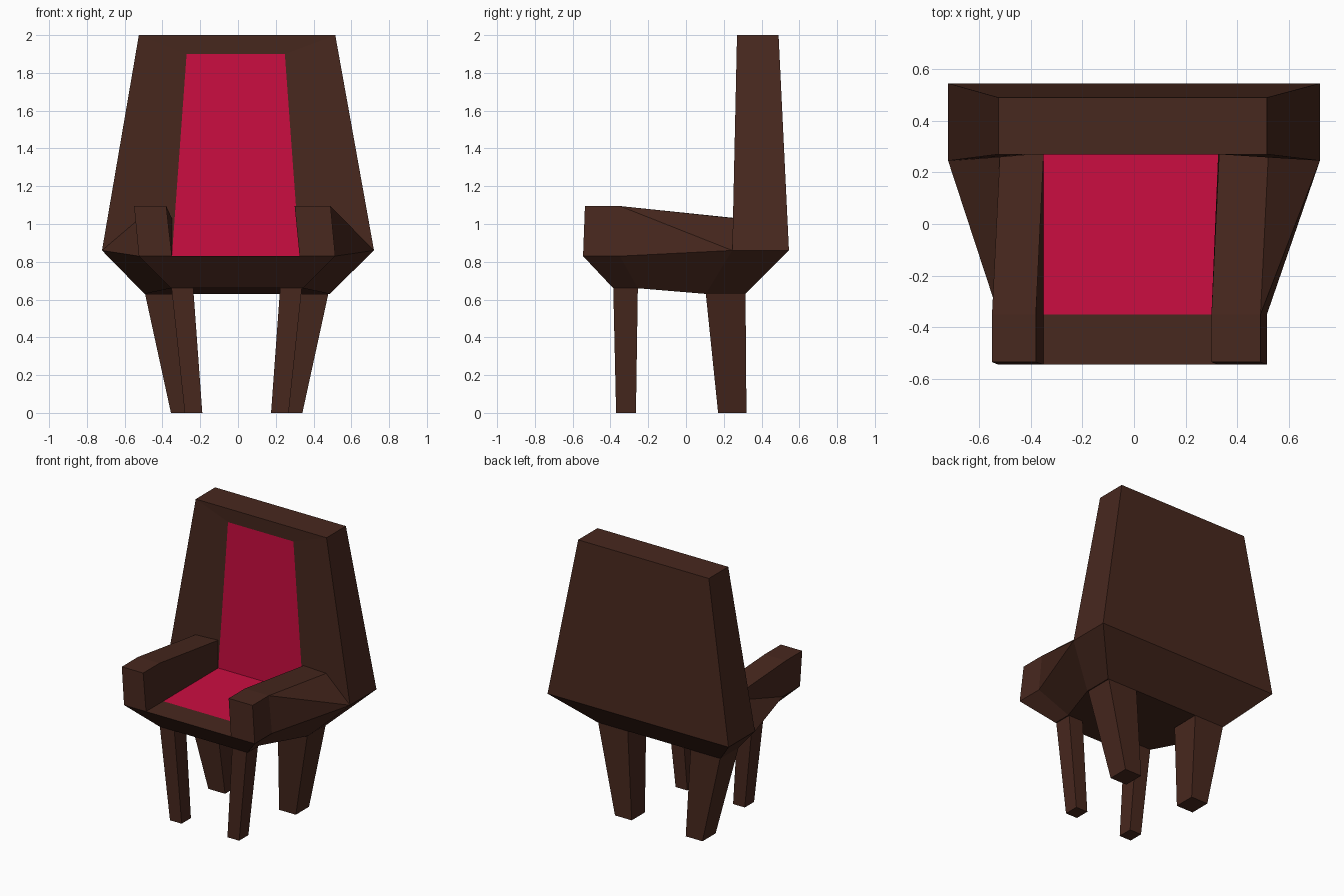
import bpy, bmesh
from mathutils import Vector

if "Cube" in bpy.data.objects:
    bpy.data.objects.remove(bpy.data.objects["Cube"])


def material(name, rgb):
    m = bpy.data.materials.new(name)
    m.diffuse_color = (*rgb, 1)
    m.use_nodes = True
    m.node_tree.nodes["Principled BSDF"].inputs["Base Color"].default_value = m.diffuse_color
    return m


WOOD = material("dark_wood", (0.064, 0.021, 0.013))
RED = material("red_fabric", (0.6, 0.004, 0.053))


def part(name, polys, mat, inside=None):
    """Weld flat polygons into one object, facing away from an inner point."""
    bm = bmesh.new()
    for poly in polys:
        bm.faces.new([bm.verts.new(p) for p in poly])
    bmesh.ops.remove_doubles(bm, verts=bm.verts, dist=1e-4)
    mid = sum((v.co for v in bm.verts), Vector()) / len(bm.verts)
    inside = Vector(inside) if inside else mid
    for f in bm.faces:
        f.normal_update()
        if f.normal.dot(f.calc_center_median() - inside) < 0:
            f.normal_flip()
    me = bpy.data.meshes.new(name)
    bm.to_mesh(me)
    bm.free()
    me.materials.append(mat)
    ob = bpy.data.objects.new(name, me)
    bpy.context.collection.objects.link(ob)
    return ob


def bridge(a, b):
    """Quads joining two closed loops of equal length."""
    n = len(a)
    return [[a[i], a[(i + 1) % n], b[(i + 1) % n], b[i]] for i in range(n)]


def both(half, dx=-0.005):
    """Complete a right-hand half loop with its mirrored left side."""
    return ([(x + (dx if x < 0.7 else 0), y, z) for x, y, z in half] +
            [(-x + (dx if x < 0.7 else 0), y, z) for x, y, z in reversed(half)])


# Seat: tapered underside and front rail
upper = both([(0.52, -0.545, 0.83), (0.52, -0.35, 0.83), (0.72, 0.245, 0.86), (0.72, 0.545, 0.86)])
lower = both([(0.35, -0.385, 0.66), (0.35, -0.255, 0.66), (0.49, 0.105, 0.63), (0.49, 0.315, 0.63)])
rail = [upper[0], upper[1], upper[6], upper[7]]
part("seat", bridge(upper, lower) + [lower, rail], WOOD)

# Backrest: tapered slab with a framed opening for the fabric
front = both([(0.72, 0.245, 0.86), (0.52, 0.27, 2.0)])
rear = both([(0.72, 0.545, 0.86), (0.52, 0.49, 2.0)])
panel = both([(0.338, 0.275, 0.83), (0.26, 0.275, 1.9)], -0.012)
outer = bridge(front, rear)
frame = bridge(front, panel)
part("backrest", outer[:3] + [rear] + frame[:3], WOOD, (0, 0.4, 1.3))

# Cushion: seat panel and back panel
cushion = both([(0.338, -0.35, 0.83), (0.338, 0.275, 0.83)], -0.012)
part("cushion", [cushion, panel], RED, (0, 1, 0))

for s, side in ((-1, "left"), (1, "right")):
    # Arm: sections ordered outer bottom, outer top, inner top, inner bottom
    def section(y, y_top):
        return [(s * 0.52 - 0.005, y, 0.83), (s * 0.52 - 0.03, y_top, 1.095),
                (s * 0.34 - 0.04, y_top, 1.095), (s * 0.338 - 0.012, y, 0.83)]
    a, b = section(-0.545, -0.535), section(-0.35, -0.35)
    c = [(s * 0.72, 0.245, 0.86), (s * 0.52, 0.26, 1.03),
         (s * 0.34 - 0.01, 0.275, 1.03), (s * 0.338 - 0.012, 0.275, 0.83)]
    faces = [a] + bridge(a, b)[:3] + bridge(b, c)[1:3]
    if s > 0:
        faces += [[b[0], b[1], c[0]], [b[1], c[1], c[0]]]
    else:
        faces += [[b[0], b[1], c[1]], [b[0], c[1], c[0]]]
    part(side + "_arm", faces, WOOD, (s * 0.44, -0.1, 0.95))

    # Legs: tapered posts given as (inner x, outer x, front y, back y, z)
    for name, top, foot in (
            ("front_leg", (0.23, 0.345, -0.385, -0.255, 0.66), (0.182, 0.275, -0.37, -0.265, 0)),
            ("rear_leg", (0.25, 0.485, 0.105, 0.315, 0.63), (0.215, 0.348, 0.17, 0.32, 0))):
        t, f = [[(s * x - 0.007, y, z) for x, y in ((i, p), (o, p), (o, q), (i, q))]
                for i, o, p, q, z in (top, foot)]
        part(side + "_" + name, bridge(t, f) + [f], WOOD)
